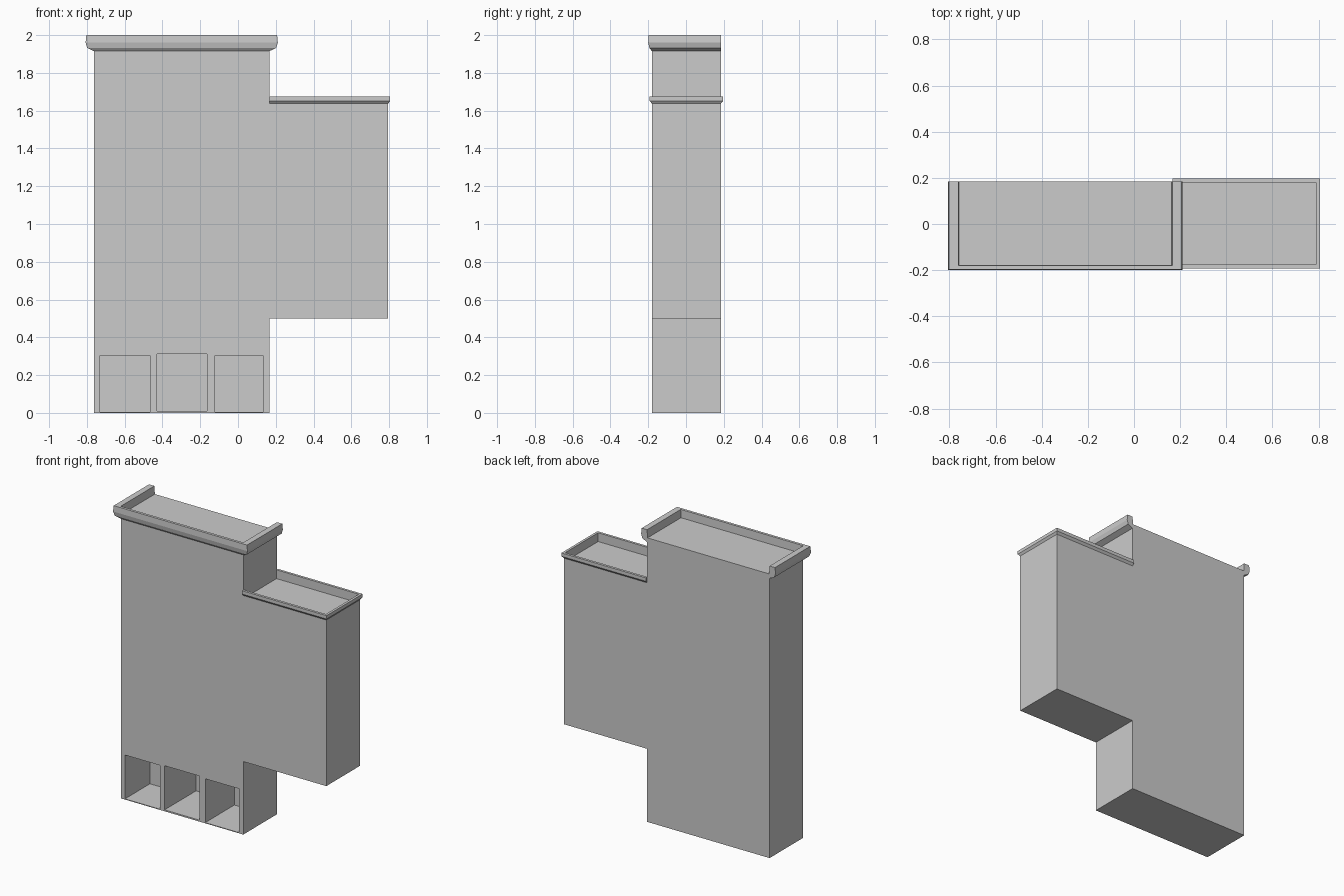
import bpy, bmesh

if "Cube" in bpy.data.objects:
    bpy.data.objects.remove(bpy.data.objects["Cube"])

FRONT, BACK = -0.18, 0.184
LEFT, STEP, RIGHT = -0.762, 0.166, 0.795
ROOF, WING_ROOF = 1.945, 1.615


def finish(name, bm):
    bmesh.ops.recalc_face_normals(bm, faces=bm.faces)
    mesh = bpy.data.meshes.new(name)
    bm.to_mesh(mesh)
    bm.free()
    obj = bpy.data.objects.new(name, mesh)
    bpy.context.collection.objects.link(obj)
    return obj


def extrude_outline(name, outline, y0, y1):
    bm = bmesh.new()
    face = bm.faces.new([bm.verts.new((x, y0, z)) for x, z in outline])
    ext = bmesh.ops.extrude_face_region(bm, geom=[face])["geom"]
    moved = [v for v in ext if isinstance(v, bmesh.types.BMVert)]
    bmesh.ops.translate(bm, verts=moved, vec=(0, y1 - y0, 0))
    return finish(name, bm)


def cornice(name, corners, profile):
    """Sweep a closed (out_x, out_y, z) profile round mitred corners."""
    bm = bmesh.new()
    rings = [[bm.verts.new((x + sx * dx, y + sy * dy, z)) for dx, dy, z in profile]
             for x, y, sx, sy in corners]
    n = len(profile)
    for a, b in zip(rings, rings[1:]):
        for i in range(n):
            j = (i + 1) % n
            bm.faces.new((a[i], a[j], b[j], b[i]))
    bm.faces.new(rings[0])
    bm.faces.new(rings[-1])
    return finish(name, bm)


# Tower and overhanging wing as one stepped block
body = extrude_outline("building_body", [
    (LEFT, 0), (STEP, 0), (STEP, 0.5), (RIGHT, 0.5), (RIGHT, WING_ROOF),
    (STEP, WING_ROOF), (STEP, ROOF), (LEFT, ROOF)], FRONT, BACK)

# Three ground-floor recesses: x range, z range, depth
for i, (x0, x1, z0, z1, depth) in enumerate([
        (-0.73, -0.465, 0.005, 0.305, 0.27),
        (-0.43, -0.165, 0.01, 0.312, 0.34),
        (-0.122, 0.133, 0.005, 0.305, 0.315)]):
    cutter = extrude_outline(f"recess_cutter_{i + 1}",
                             [(x0, z0), (x1, z0), (x1, z1), (x0, z1)],
                             FRONT - 0.05, FRONT + depth)
    cutter.hide_render = True
    cutter.hide_viewport = True
    cutter.display_type = 'WIRE'
    mod = body.modifiers.new(f"recess_{i + 1}", 'BOOLEAN')
    mod.operation = 'DIFFERENCE'
    mod.solver = 'EXACT'
    mod.object = cutter

# Tower cornice, open at the back
cornice("tower_cornice",
        [(LEFT, BACK, -1, 0), (LEFT, FRONT, -1, -1),
         (STEP, FRONT, 1, -1), (STEP, BACK, 1, 0)],
        [(0, 0, 1.915), (0.036, 0.014, 1.932), (0.045, 0.02, 1.96),
         (0.041, 0.018, 2.0), (0, 0, 2.0), (-0.004, -0.003, ROOF - 0.01)])

# Wing parapet, running round to meet the tower at both ends
cornice("wing_parapet",
        [(STEP, FRONT, 0, -1), (RIGHT, FRONT, 1, -1),
         (RIGHT, BACK, 1, 1), (STEP, BACK, 0, 1)],
        [(0, 0, WING_ROOF), (0, 0, 1.637), (0.011, 0.013, 1.652),
         (0.011, 0.013, 1.675), (-0.006, -0.004, 1.675), (-0.006, -0.004, WING_ROOF)])
